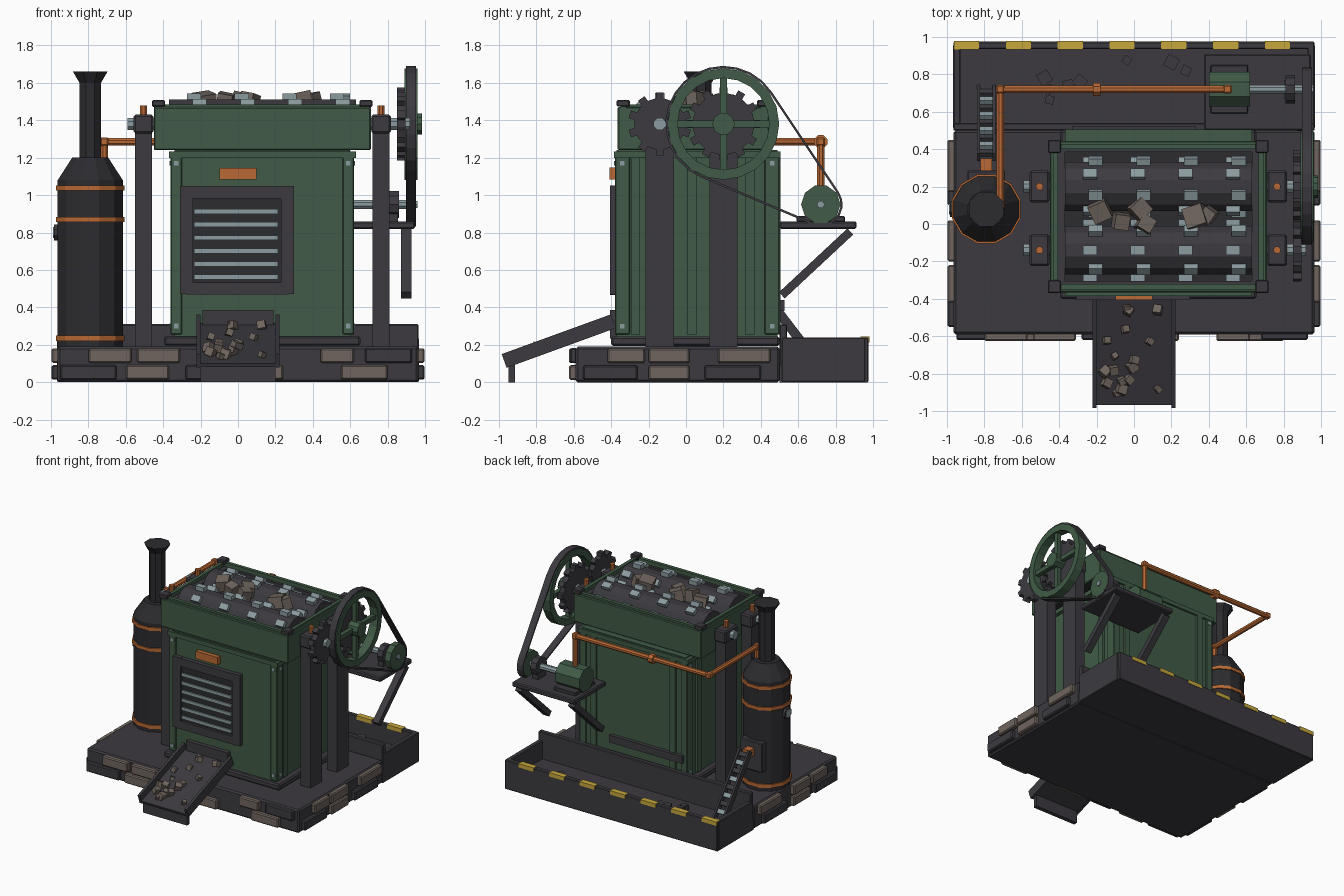
import bpy, bmesh, math, random
from math import sin, cos, pi, radians
from mathutils import Vector, Matrix

random.seed(4)
if "Cube" in bpy.data.objects:
    bpy.data.objects.remove(bpy.data.objects["Cube"])


def material(name, r, g, b):
    m = bpy.data.materials.new(name)
    m.use_nodes = True
    m.diffuse_color = (r, g, b, 1)
    m.node_tree.nodes["Principled BSDF"].inputs["Base Color"].default_value = (r, g, b, 1)
    return m


iron = material("dark iron", .045, .042, .05)
soot = material("soot black", .025, .025, .029)
green = material("machine green", .052, .105, .063)
copper = material("copper", .48, .14, .035)
stone = material("brown stone", .16, .13, .112)
steel = material("pale steel", .26, .33, .35)
yellow = material("warning yellow", .57, .39, .045)


def finish(name, bm, mat, bevel=0):
    bmesh.ops.recalc_face_normals(bm, faces=bm.faces)
    mesh = bpy.data.meshes.new(name)
    bm.to_mesh(mesh)
    bm.free()
    mesh.materials.append(mat)
    ob = bpy.data.objects.new(name, mesh)
    bpy.context.collection.objects.link(ob)
    if bevel:
        mod = ob.modifiers.new("bevel", "BEVEL")
        mod.width, mod.segments = bevel, 1
    return ob


def box(name, mat, centre, size, bevel=0, rot=(0, 0, 0)):
    bm = bmesh.new()
    bmesh.ops.create_cube(bm, size=1, matrix=Matrix.Diagonal((*size, 1)))
    ob = finish(name, bm, mat, bevel)
    ob.location, ob.rotation_euler = centre, rot
    return ob


def rod(name, mat, start, end, radius, sides=8, end_radius=None):
    start, end = Vector(start), Vector(end)
    bm = bmesh.new()
    bmesh.ops.create_cone(bm, cap_ends=True, segments=sides, radius1=radius,
                          radius2=radius if end_radius is None else end_radius,
                          depth=(end - start).length)
    bmesh.ops.rotate(bm, verts=bm.verts, matrix=Matrix.Rotation(pi / sides, 3, "Z"))
    ob = finish(name, bm, mat)
    ob.location = (start + end) / 2
    ob.rotation_euler = (end - start).to_track_quat("Z", "Y").to_euler()
    return ob


def ring(name, mat, outer, inner, x, width):
    """Closed band in the y-z plane, given by matching outer and inner loops."""
    bm = bmesh.new()
    loops = [[bm.verts.new((x + s * width / 2, *p)) for p in pts]
             for pts, s in ((outer, -1), (outer, 1), (inner, 1), (inner, -1))]
    n = len(outer)
    for a in range(4):
        p, q = loops[a], loops[(a + 1) % 4]
        for i in range(n):
            j = (i + 1) % n
            bm.faces.new((p[i], p[j], q[j], q[i]))
    return finish(name, bm, mat)


def arc(centre, radius, start, end, steps, closed=False):
    last = steps if closed else steps - 1
    angles = [start + (end - start) * i / last for i in range(steps)]
    return [(centre[0] + radius * cos(a), centre[1] + radius * sin(a)) for a in angles]


# Stone-edged base
box("base", iron, (0, -.045, .095), (1.93, 1.09, .19), .012)
top_row, low_row = .142, .052
for a, b, z in ((-.8, -.57, top_row), (-.54, -.31, top_row), (.44, .62, top_row),
                (-.6, -.37, low_row), (0, .24, low_row), (.55, .8, low_row)):
    box("front_stone", stone, ((a + b) / 2, -.6, z), (b - a, .05, .078), .008)
for a, b, z in ((-.95, -.65, low_row), (-.28, -.05, low_row), (.68, .93, top_row)):
    box("front_block", iron, ((a + b) / 2, -.6, z), (b - a, .04, .08), .008)
for side in (-1, 1):
    for a, b, z, mat in ((-.42, -.22, top_row, stone), (-.2, .02, top_row, stone),
                         (.17, .45, top_row, stone), (-.55, -.26, low_row, iron),
                         (-.2, .02, low_row, stone), (.1, .4, low_row, iron)):
        box("side_stone", mat, (side * .972, (a + b) / 2, z), (.05, b - a, .078), .008)

# Rear coal trough with striped lip
box("trough_floor", iron, (0, .735, .045), (1.93, .47, .09))
box("trough_lip", iron, (0, .955, .12), (1.93, .04, .24), .006)
box("trough_back", iron, (0, .52, .155), (1.93, .04, .31), .006)
for side in (-1, 1):
    box("trough_side", iron, (side * .947, .735, .12), (.04, .45, .24), .006)
for i in range(7):
    box("lip_stripe", yellow, (-.895 + i * .277, .956, .228), (.135, .046, .032))
for i in range(10):
    size = random.uniform(.04, .07)
    box("coal_lump", iron, (random.uniform(-.6, .8), random.uniform(.6, .9), .11),
        (size, size, size), 0, (0, 0, random.uniform(0, pi)))

# Green housing
mid = .13
box("plinth", iron, (mid, .05, .22), (1.05, .9, .05), .01)
box("housing", green, (mid, .06, .74), (.94, .86, 1))
box("housing_trim", green, (mid, .06, 1.215), (1, .89, .035))
for sx in (-1, 1):
    for sy in (-1, 1):
        x, y = mid + sx * .46, .06 + sy * .4
        box("corner_post", green, (x, y, .73), (.06, .08, .95), .005)
        for z in (.3, 1.17):
            box("corner_rivet", steel, (x + sx * .02, y, z), (.03, .025, .025))
            box("corner_rivet", steel, (x, y + sy * .03, z), (.025, .03, .025))
    for y in (-.27, .03, .34):
        box("side_rib", green, (mid + sx * .475, y, .73), (.03, .05, .95))
    box("rear_rib", green, (mid + sx * .36, .495, .73), (.05, .02, .95))
box("rear_bar", iron, (0, .51, .41), (.66, .03, .06))

# Front grille, nameplate and outlet hood
box("grille_back", soot, (-.01, -.375, .76), (.5, .02, .5))
for side in (-1, 1):
    box("grille_jamb", iron, (-.005 + side * .27, -.385, .76), (.07, .04, .58))
for z in (.5, 1.015):
    box("grille_rail", iron, (-.005, -.385, z), (.55, .04, .065))
for i in range(6):
    box("grille_bar", steel, (-.01, -.385, .562 + i * .07), (.45, .02, .026))
box("nameplate", copper, (0, -.39, 1.115), (.2, .035, .062))
box("outlet_hood", iron, (0, -.385, .31), (.38, .04, .15))

# Discharge chute with rubble
tilt = radians(20)
centre = Vector((0, -.68, .22))
slope = Matrix.Rotation(tilt, 3, "X")
box("chute_floor", iron, centre + slope @ Vector((0, 0, -.025)), (.43, .62, .022), 0, (tilt, 0, 0))
for side in (-1, 1):
    box("chute_wall", iron, centre + Vector((side * .212, 0, 0)), (.022, .62, .078), 0, (tilt, 0, 0))
box("chute_leg", iron, (0, -.93, .05), (.4, .035, .1))
for i in range(17):
    spot = Vector((random.uniform(-.16, .16), random.uniform(-.27, .26), .002))
    size = random.uniform(.03, .05)
    box("rubble", stone, centre + slope @ spot, (size, size, size), 0, (tilt, .2, random.uniform(0, pi)))

# Crown around the crushing rollers
box("crown_floor", soot, (mid, .04, 1.25), (1.14, .78, .02))
for s in (-1, 1):
    box("crown_long_wall", green, (mid, .04 + s * .385, 1.355), (1.16, .04, .23), .006)
    box("crown_end_wall", green, (mid + s * .56, .04, 1.355), (.04, .76, .23), .006)
    box("long_liner", iron, (mid, .04 + s * .355, 1.35), (1.1, .02, .2))
    box("end_liner", iron, (mid + s * .52, .04, 1.35), (.04, .72, .2))
    box("long_rail", green, (mid, .04 + s * .375, 1.475), (1.16, .028, .02))
    box("end_rail", green, (mid + s * .55, .04, 1.475), (.028, .76, .02))
    for t in (-1, 1):
        box("crown_cap", iron, (mid + s * .555, .04 + t * .375, 1.49), (.07, .07, .036), .006)

# Toothed rollers, bearing columns and shafts
axle = 1.38
for y, phase in ((-.14, 0), (.2, radians(27))):
    rod("roller", iron, (-.37, y, axle), (.63, y, axle), .135, 12)
    rod("roller_shaft", steel, (-.59, y, axle), (.92, y, axle), .035)
    for row in range(8):
        a = phase + row * pi / 4
        for col in range(4):
            x = -.235 + col * .255 + (row % 2) * .03
            box("roller_tooth", steel, (x, y + .142 * sin(a), axle + .142 * cos(a)),
                (.075, .05, .045), 0, (-a, 0, 0))
    for side in (-1, 1):
        x = mid + side * .635
        box("column", iron, (x, y, .78), (.09, .15, 1.18))
        box("bearing_block", iron, (x, y, 1.38), (.105, .17, .1), .01)
        rod("oil_cap", copper, (x, y, 1.42), (x, y, 1.48), .02)
for x, y, size in ((-.18, .07, .1), (-.07, .015, .08), (.03, .08, .09),
                   (.06, 0, .08), (.33, .04, .11), (.4, .05, .07)):
    box("ore_lump", stone, (x, y, 1.5), (size, size, .09), 0, (.15, .2, x * 9 + .5))


# Meshing gears
def gear(name, y, radius, teeth):
    rod(name, iron, (.85, y, axle), (.895, y, axle), radius, teeth * 2)
    for i in range(teeth):
        a = 2 * pi * i / teeth
        box(name + "_tooth", iron, (.872, y + radius * sin(a), axle + radius * cos(a)),
            (.045, .042, .06), 0, (-a, 0, 0))


gear("small_gear", -.14, .138, 10)
gear("large_gear", .2, .165, 12)

# Flywheel, pulley and belt
hub, motor = (.2, axle), (.72, .95)
wheel_x = .925
ring("flywheel_rim", green, arc(hub, .298, 0, 2 * pi, 20, True),
     arc(hub, .245, 0, 2 * pi, 20, True), wheel_x, .07)
rod("flywheel_hub", green, (.89, *hub), (.985, *hub), .06, 10)
box("flywheel_spoke", green, (wheel_x, *hub), (.035, .036, .52))
box("flywheel_spoke", green, (wheel_x, *hub), (.035, .52, .036))
rod("pulley", green, (.9, *motor), (.95, *motor), .105, 10)
rod("pulley_nut", steel, (.95, *motor), (.96, *motor), .022, 6)
dy, dz = motor[0] - hub[0], motor[1] - hub[1]
heading = math.atan2(dz, dy)
wrap = math.acos((.3 - .105) / math.hypot(dy, dz))


def belt_loop(extra):
    return (arc(hub, .298 + extra, heading + wrap, heading - wrap + 2 * pi, 16)
            + arc(motor, .105 + extra, heading - wrap, heading + wrap, 8))


ring("drive_belt", iron, belt_loop(.012), belt_loop(0), wheel_x, .055)

# Motor on its bracketed shelf
box("motor_shelf", iron, (.66, .705, .84), (.57, .41, .04), .008)
box("motor_foot", iron, (.51, .72, .872), (.2, .26, .03), .005)
rod("motor_body", green, (.4, *motor), (.62, *motor), .1, 8)
rod("motor_shaft", steel, (.62, *motor), (.93, *motor), .025)
rod("coupling", iron, (.81, *motor), (.86, *motor), .075, 10)
box("shaft_support", iron, (.83, .72, .88), (.05, .1, .06))
for x in (.42, .9):
    box("shelf_strut", iron, (x, .695, .635), (.055, .5, .045), 0, (radians(43), 0, 0))

# Boiler with chimney and copper bands
bx, by = -.79, .08
for name, mat, z0, z1, r0, r1 in (
        ("boiler_drum", soot, .19, 1.08, .18, .18), ("boiler_shoulder", soot, 1.08, 1.2, .18, .1),
        ("chimney", soot, 1.2, 1.61, .062, .062), ("chimney_flare", soot, 1.6, 1.66, .062, .1),
        ("low_band", copper, .22, .25, .19, .19), ("middle_band", copper, .855, .882, .19, .19),
        ("top_band", copper, 1.025, 1.052, .19, .19)):
    rod(name, mat, (bx, by, z0), (bx, by, z1), r0, 8 if "chimney" in name else 12, r1)
rod("gauge_case", iron, (-.95, by, .8), (-.985, by, .8), .045)
rod("gauge_face", steel, (-.985, by, .8), (-.99, by, .8), .033)

# Fire door and coal ladder
box("fire_door", iron, (bx, .255, .48), (.2, .06, .24), .006)
box("fire_hatch", copper, (bx, .315, .52), (.06, .07, .06))
for side in (-1, 1):
    box("ladder_rail", iron, (bx + side * .042, .54, .315), (.016, .6, .05), 0, (radians(-52.5), 0, 0))
for i in range(9):
    t = (i + .5) / 9
    box("ladder_rung", steel if i % 2 else iron, (bx, .72 - .36 * t, .08 + .47 * t),
        (.075, .035, .025), 0, (radians(-52.5), 0, 0))

# Steam pipe
high = 1.285
path = [(-.715, .1, 1.13), (-.715, .1, high), (-.715, .72, high), (.5, .72, high), (.5, .72, 1.03)]
for a, b in zip(path, path[1:]):
    rod("steam_pipe", copper, a, b, .021)
for p in path[1:-1]:
    box("pipe_elbow", copper, p, (.046, .046, .046), .008)
rod("pipe_flange", copper, (-.22, .72, high), (-.18, .72, high), .038)
